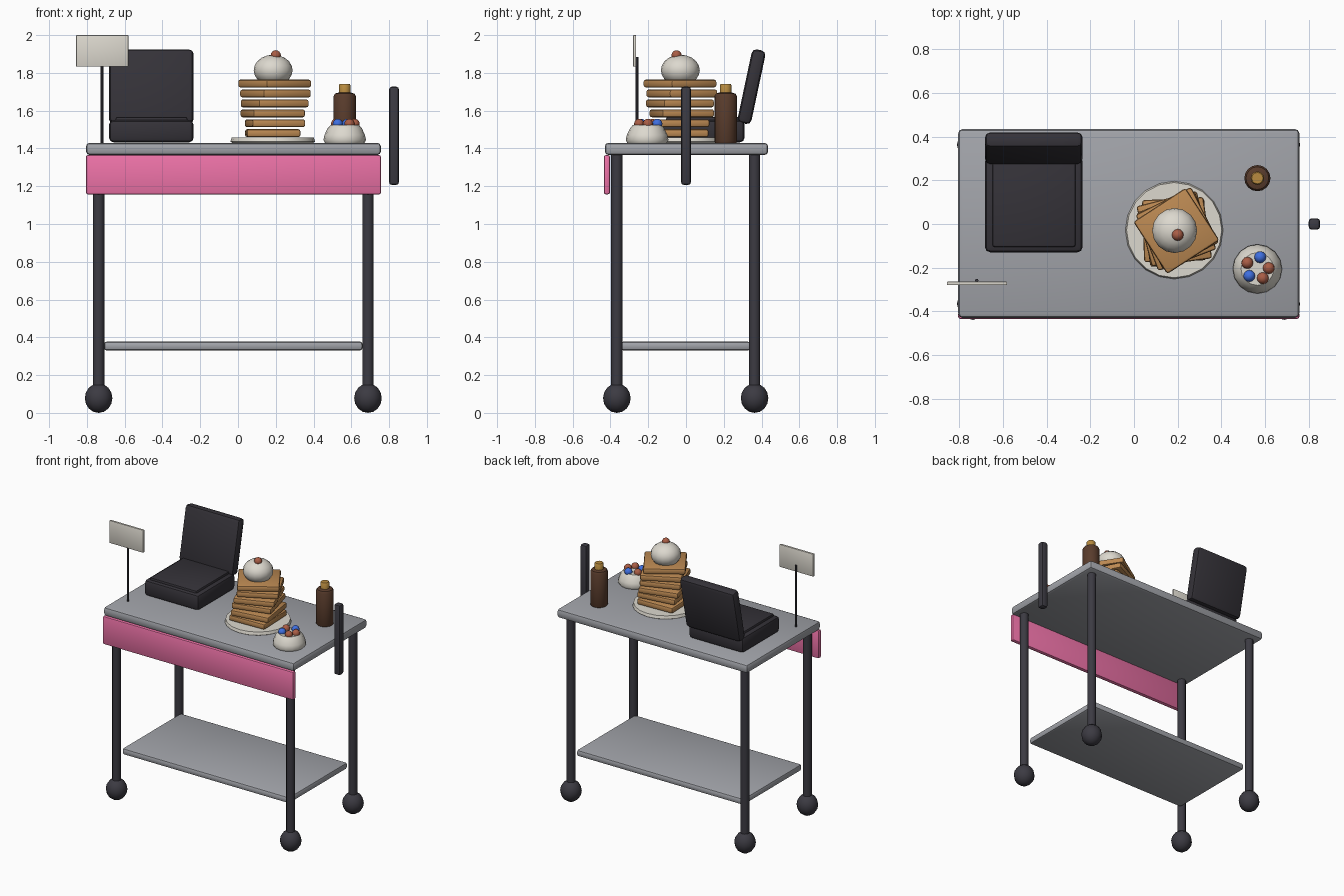
import bpy, bmesh, math
from math import radians, pi, cos, sin

if "Cube" in bpy.data.objects:
    bpy.data.objects.remove(bpy.data.objects["Cube"])


def material(name, rgb):
    m = bpy.data.materials.new(name)
    m.diffuse_color = (*rgb, 1)
    m.use_nodes = True
    m.node_tree.nodes["Principled BSDF"].inputs["Base Color"].default_value = m.diffuse_color
    return m


DARK = material("dark_metal", (0.045, 0.043, 0.055))
BLACK = material("griddle_black", (0.035, 0.032, 0.04))
STEEL = material("steel", (0.36, 0.37, 0.40))
PINK = material("pink", (0.85, 0.17, 0.39))
CREAM = material("cream", (0.72, 0.69, 0.62))
WAFFLE = material("waffle", (0.50, 0.25, 0.085))
BROWN = material("brown", (0.10, 0.045, 0.025))
GOLD = material("gold", (0.48, 0.26, 0.05))
RED = material("red_berry", (0.40, 0.11, 0.06))
BLUE = material("blue_berry", (0.05, 0.16, 0.75))


def finish(name, bm, mat, loc=(0, 0, 0), rot=(0, 0, 0), angle=40):
    me = bpy.data.meshes.new(name)
    bmesh.ops.recalc_face_normals(bm, faces=bm.faces)
    bm.to_mesh(me)
    bm.free()
    ob = bpy.data.objects.new(name, me)
    bpy.context.collection.objects.link(ob)
    me.materials.append(mat)
    ob.location, ob.rotation_euler = loc, rot
    bpy.ops.object.select_all(action='DESELECT')
    ob.select_set(True)
    bpy.context.view_layer.objects.active = ob
    bpy.ops.object.shade_smooth_by_angle(angle=radians(angle))
    return ob


def box(name, x, y, z, mat, bevel=0.01, rot=(0, 0, 0)):
    """Rounded box from (min, max) ranges, rotated about its centre."""
    bm = bmesh.new()
    bmesh.ops.create_cube(bm, size=1)
    bmesh.ops.scale(bm, vec=(x[1] - x[0], y[1] - y[0], z[1] - z[0]), verts=bm.verts)
    bmesh.ops.bevel(bm, geom=bm.edges[:], offset=bevel, segments=2, profile=0.5, affect='EDGES')
    return finish(name, bm, mat, (sum(x) / 2, sum(y) / 2, sum(z) / 2), rot)


def lathe(name, x, y, profile, mat, n=16):
    """Closed solid of revolution through (radius, z) rings."""
    bm = bmesh.new()
    rings = [[bm.verts.new((r * cos(2 * pi * i / n), r * sin(2 * pi * i / n), z))
              for i in range(n)] for r, z in profile]
    for a, b in zip(rings, rings[1:]):
        for i in range(n):
            j = (i + 1) % n
            bm.faces.new((a[i], a[j], b[j], b[i]))
    bm.faces.new(rings[0][::-1])
    bm.faces.new(rings[-1])
    return finish(name, bm, mat, (x, y, 0))


def ball(name, loc, r, mat, rz=None, seg=12, rings=8):
    bm = bmesh.new()
    bmesh.ops.create_uvsphere(bm, u_segments=seg, v_segments=rings, radius=r)
    bmesh.ops.scale(bm, vec=(1, 1, (rz or r) / r), verts=bm.verts)
    return finish(name, bm, mat, loc)


# Cart frame
box("table_top", (-0.805, 0.757), (-0.43, 0.435), (1.365, 1.43), STEEL, 0.02)
box("lower_shelf", (-0.71, 0.66), (-0.345, 0.342), (0.33, 0.378), STEEL, 0.016)
box("front_panel", (-0.805, 0.757), (-0.435, -0.403), (1.157, 1.365), PINK, 0.01)
box("push_handle", (0.80, 0.852), (-0.026, 0.026), (1.207, 1.727), DARK, 0.014)
for sx, x in (("left", -0.738), ("right", 0.688)):
    for sy, y in (("front", -0.366), ("back", 0.363)):
        lathe(f"{sy}_{sx}_leg", x, y, [(0.03, 0.09), (0.03, 1.38)], DARK, 12)
        ball(f"{sy}_{sx}_wheel", (x, y, 0.078), 0.073, DARK, 0.078)

# Griddle with open lid
box("griddle_base", (-0.683, -0.235), (-0.13, 0.31), (1.432, 1.55), BLACK, 0.025)
box("griddle_plate", (-0.648, -0.268), (-0.105, 0.285), (1.53, 1.567), BLACK, 0.01)
box("griddle_lid", (-0.683, -0.235), (0.31, 0.384), (1.528, 1.926), BLACK, 0.025,
    rot=(radians(-12), 0, 0))

# Sign on a pole
lathe("sign_pole", -0.72, -0.259, [(0.008, 1.42), (0.008, 1.885)], DARK, 8)
box("sign_board", (-0.857, -0.581), (-0.28, -0.264), (1.833, 2.0), CREAM, 0.003)

# Plate and twisted waffle stack
PX, PY = 0.184, -0.028
lathe("plate", PX, PY, [(0.215, 1.43), (0.224, 1.436), (0.218, 1.457)], CREAM, 20)
shift = [(0, 0), (0.012, -0.008), (0, 0.006), (0.01, -0.004), (0.014, 0.006), (0.01, -0.004)]
for i, (dx, dy) in enumerate(shift):
    x, y, z, h = PX + dx, PY + dy, 1.481 + 0.0525 * i, 0.1425
    box(f"waffle_{i + 1}", (x - h, x + h), (y - h, y + h), (z - 0.021, z + 0.021),
        WAFFLE, 0.012, rot=(0, 0, radians(2 + 6.2 * i)))
ball("whipped_cream", (PX + 0.002, PY - 0.002, 1.814), 0.103, CREAM, 0.082, 16, 10)
ball("top_berry", (0.2, -0.05, 1.893), 0.027, RED)

# Syrup bottle
lathe("syrup_bottle", 0.565, 0.21,
      [(0.056, 1.43), (0.06, 1.438), (0.06, 1.675), (0.052, 1.69), (0.03, 1.697)], BROWN)
lathe("bottle_cap", 0.565, 0.21, [(0.031, 1.69), (0.031, 1.735), (0.026, 1.741)], GOLD, 12)

# Bowl of berries
lathe("berry_bowl", 0.565, -0.206,
      [(0.105, 1.43), (0.113, 1.445), (0.107, 1.472), (0.09, 1.508), (0.075, 1.524)], CREAM)
for i, (x, y, m) in enumerate([(0.578, -0.152, BLUE), (0.519, -0.178, RED), (0.528, -0.238, BLUE),
                               (0.59, -0.248, RED), (0.617, -0.202, RED)]):
    ball(f"bowl_berry_{i + 1}", (x, y, 1.53), 0.027, m)
